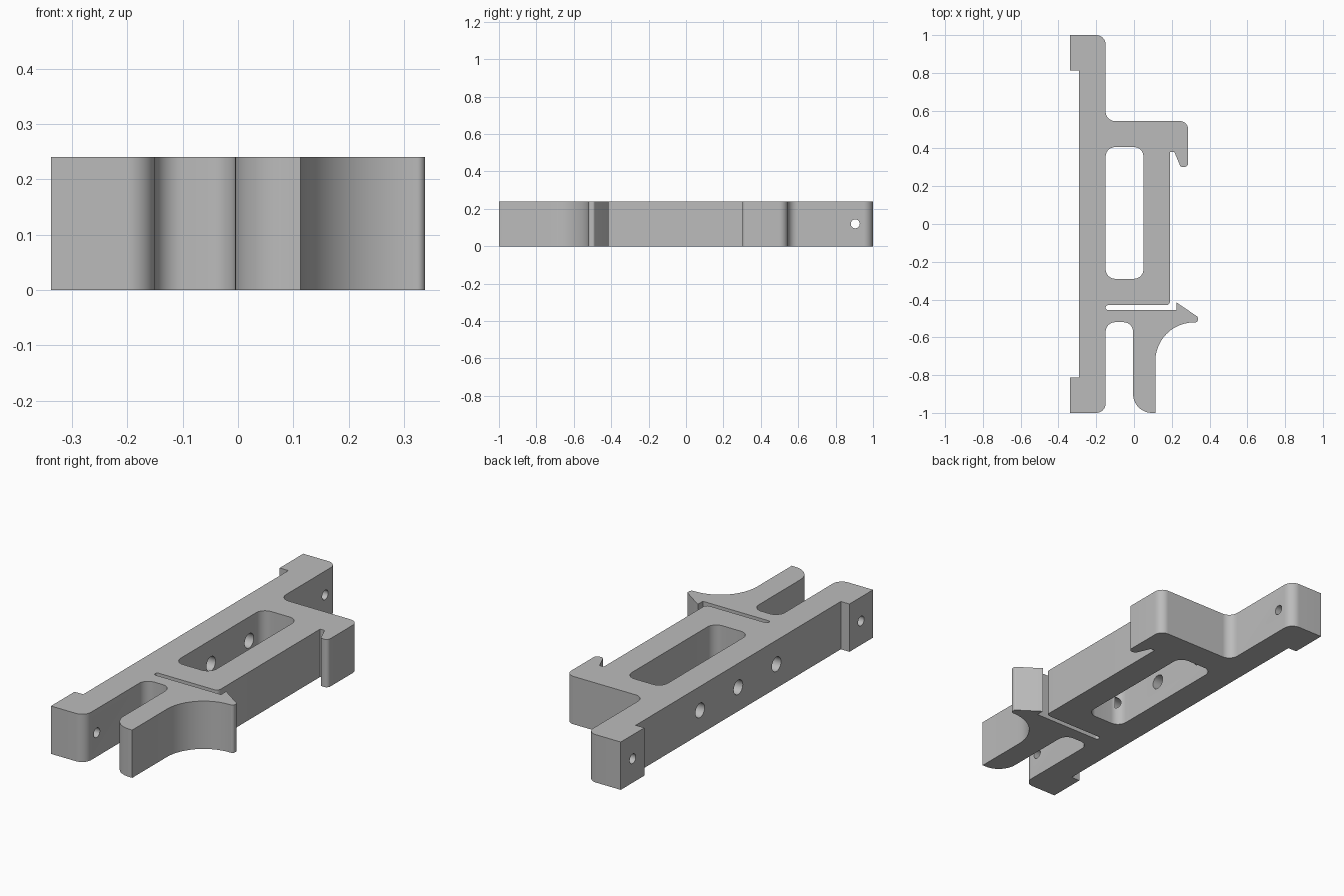
import bpy, bmesh, math
from mathutils import Vector

if "Cube" in bpy.data.objects:
    bpy.data.objects.remove(bpy.data.objects["Cube"])

HEIGHT = 0.24

grey = bpy.data.materials.new("plain_grey")
grey.use_nodes = True
colour = (0.5, 0.5, 0.5, 1)
grey.diffuse_color = colour
grey.node_tree.nodes["Principled BSDF"].inputs["Base Color"].default_value = colour


def rounded(corners):
    """Outline from (x, y, radius) corners, each rounded by a tangent arc."""
    out = []
    for i, (x, y, r) in enumerate(corners):
        p = Vector((x, y))
        if r == 0:
            out.append(p)
            continue
        a = (Vector(corners[i - 1][:2]) - p).normalized()
        b = (Vector(corners[(i + 1) % len(corners)][:2]) - p).normalized()
        half = a.angle(b) / 2
        centre = p + (a + b).normalized() * r / math.sin(half)
        start = p + a * r / math.tan(half) - centre
        end = p + b * r / math.tan(half) - centre
        turn = math.atan2(start.x * end.y - start.y * end.x, start.dot(end))
        steps = max(4, math.ceil(abs(turn) / math.radians(8)))
        for k in range(steps + 1):
            t = turn * k / steps
            c, s = math.cos(t), math.sin(t)
            out.append(centre + Vector((start.x * c - start.y * s,
                                        start.x * s + start.y * c)))
    return out


def extrude(name, outline, z0, z1):
    bm = bmesh.new()
    base = bm.faces.new([bm.verts.new((p.x, p.y, z0)) for p in outline])
    top = bmesh.ops.extrude_face_region(bm, geom=[base])
    bmesh.ops.translate(bm, vec=(0, 0, z1 - z0),
                        verts=[v for v in top["geom"] if isinstance(v, bmesh.types.BMVert)])
    bmesh.ops.recalc_face_normals(bm, faces=bm.faces)
    mesh = bpy.data.meshes.new(name)
    bm.to_mesh(mesh)
    bm.free()
    mesh.materials.append(grey)
    ob = bpy.data.objects.new(name, mesh)
    bpy.context.collection.objects.link(ob)
    return ob


def cut(body, cutter):
    mod = body.modifiers.new("cut", "BOOLEAN")
    mod.operation = "DIFFERENCE"
    mod.solver = "EXACT"
    mod.object = cutter
    bpy.context.view_layer.objects.active = body
    bpy.ops.object.modifier_apply(modifier=mod.name)
    bpy.data.objects.remove(cutter)


def drill(body, y, radius, x0, x1):
    bpy.ops.mesh.primitive_cylinder_add(vertices=32, radius=radius, depth=x1 - x0,
                                        location=((x0 + x1) / 2, y, HEIGHT / 2),
                                        rotation=(0, math.pi / 2, 0))
    cutter = bpy.context.object
    cutter.data.materials.append(grey)
    cut(body, cutter)


outline = [
    # front foot and the gap beside the finger
    (-0.338, -1, 0), (-0.15, -1, 0.05), (-0.15, -0.52, 0.05), (-0.005, -0.52, 0.05),
    # finger with its sweeping outer edge and barbed tip
    (-0.005, -1, 0.1), (0.113, -1, 0), (0.113, -0.521, 0.205),
    (0.338, -0.521, 0.014), (0.338, -0.492, 0.012), (0.225, -0.415, 0),
    # thin slot
    (0.225, -0.455, 0), (-0.15, -0.455, 0.012), (-0.15, -0.43, 0.012),
    # frame side and hooked arm
    (0.19, -0.43, 0.02), (0.19, 0.38, 0), (0.214, 0.38, 0),
    (0.247, 0.302, 0.016), (0.287, 0.302, 0.02), (0.287, 0.545, 0.045),
    # rear foot and long back wall
    (-0.15, 0.545, 0.05), (-0.15, 1, 0.05), (-0.338, 1, 0),
    (-0.338, 0.813, 0), (-0.29, 0.813, 0), (-0.29, -0.813, 0), (-0.338, -0.813, 0),
]
body = extrude("latch_bracket", rounded(outline), 0, HEIGHT)

# window through the frame
window = [(-0.15, -0.29, 0.05), (0.05, -0.29, 0.05), (0.05, 0.407, 0.05), (-0.15, 0.407, 0.05)]
cut(body, extrude("window_cutter", rounded(window), -0.1, HEIGHT + 0.1))

# screw holes in the feet, wider holes along the back wall
for y in (-0.905, 0.905):
    drill(body, y, 0.024, -0.4, -0.1)
for y in (-0.303, 0, 0.303):
    drill(body, y, 0.036, -0.4, -0.12)

bpy.ops.object.select_all(action="DESELECT")
body.select_set(True)
bpy.context.view_layer.objects.active = body
bpy.ops.object.shade_smooth_by_angle(angle=math.radians(30))
